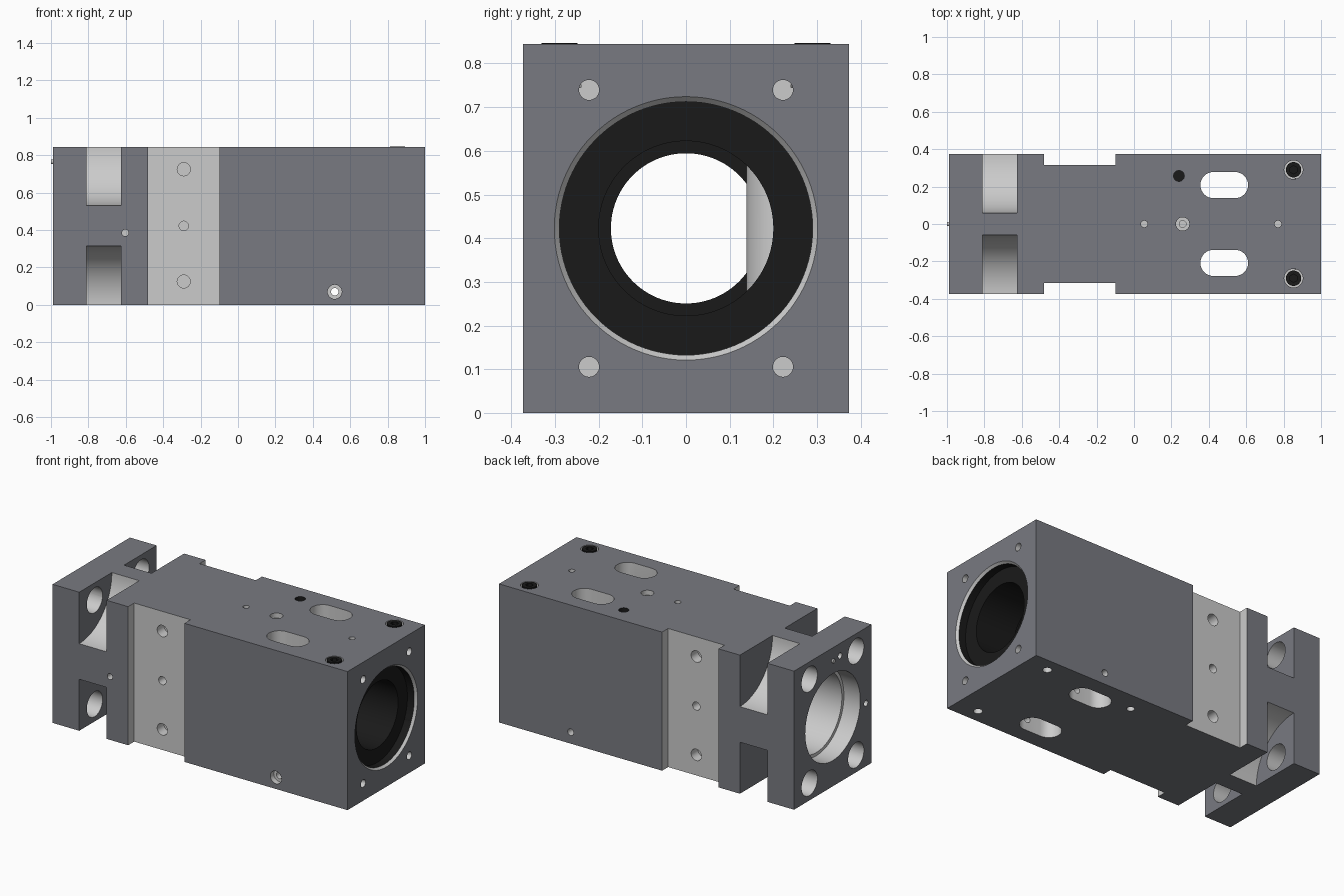
import bpy, bmesh, math
from mathutils import Matrix, Vector

if "Cube" in bpy.data.objects:
    bpy.data.objects.remove(bpy.data.objects["Cube"])

H, W, CZ = 0.845, 0.373, 0.4225
ROT = {'X': Matrix.Rotation(math.pi / 2, 4, 'Y'),
       'Y': Matrix.Rotation(-math.pi / 2, 4, 'X'),
       'Z': Matrix.Identity(4)}


def material(name, col):
    m = bpy.data.materials.new(name)
    m.diffuse_color = (*col, 1)
    m.use_nodes = True
    m.node_tree.nodes["Principled BSDF"].inputs["Base Color"].default_value = m.diffuse_color
    return m


DARK = material("dark_coating", (0.19, 0.195, 0.22))
LIGHT = material("machined_metal", (0.55, 0.57, 0.58))
BLACK = material("black_finish", (0.01, 0.01, 0.01))


def finish(bm, name, mats):
    bmesh.ops.recalc_face_normals(bm, faces=bm.faces)
    me = bpy.data.meshes.new(name)
    bm.to_mesh(me)
    bm.free()
    for m in mats:
        me.materials.append(m)
    ob = bpy.data.objects.new(name, me)
    bpy.context.collection.objects.link(ob)
    return ob


def box(name, lo, hi, mat):
    bm = bmesh.new()
    bmesh.ops.create_cube(bm, size=1)
    lo, hi = Vector(lo), Vector(hi)
    for v in bm.verts:
        v.co = (lo + hi) / 2 + v.co * (hi - lo)
    return finish(bm, name, [mat])


def cyl(name, axis, a, b, u, v, r, mat, r2=None, seg=32, cap=None):
    """Cylinder along an axis from a to b; u, v are the other two coordinates."""
    bm = bmesh.new()
    bmesh.ops.create_cone(bm, cap_ends=True, segments=seg, radius1=r,
                          radius2=r if r2 is None else r2, depth=b - a)
    for f in bm.faces:
        f.material_index = 1 if cap and len(f.verts) > 4 else 0
    m = (a + b) / 2
    pos = {'X': (m, u, v), 'Y': (u, m, v), 'Z': (u, v, m)}[axis]
    bmesh.ops.transform(bm, matrix=Matrix.Translation(pos) @ ROT[axis], verts=bm.verts)
    return finish(bm, name, [mat, cap] if cap else [mat])


def slot(x0, x1, y, r):
    bm = bmesh.new()
    pts = []
    for cx, start in ((x1, -math.pi / 2), (x0, math.pi / 2)):
        for i in range(17):
            a = start + math.pi * i / 16
            pts.append(bm.verts.new((cx + r * math.cos(a), y + r * math.sin(a), -0.1)))
    f = bm.faces.new(pts)
    ext = bmesh.ops.extrude_face_region(bm, geom=[f])
    vs = [e for e in ext['geom'] if isinstance(e, bmesh.types.BMVert)]
    bmesh.ops.translate(bm, vec=(0, 0, 1.1), verts=vs)
    return finish(bm, "slot_cutter", [LIGHT])


def activate(ob):
    bpy.ops.object.select_all(action='DESELECT')
    ob.select_set(True)
    bpy.context.view_layer.objects.active = ob


def cut(ob, cutter):
    cutter.hide_render = True
    activate(ob)
    mod = ob.modifiers.new("cut", 'BOOLEAN')
    mod.operation, mod.solver, mod.object = 'DIFFERENCE', 'EXACT', cutter
    mod.material_mode = 'TRANSFER'
    bpy.ops.object.modifier_apply(modifier=mod.name)
    bpy.data.objects.remove(cutter, do_unlink=True)


def hole(*args, **kw):
    cut(body, cyl("hole_cutter", *args, **kw))


def smooth(ob):
    activate(ob)
    bpy.ops.object.shade_smooth_by_angle(angle=math.radians(30))


# main block
body = box("housing_block", (-0.99, -W, 0), (1, W, H), DARK)

# stepped main bore
hole('X', -1.1, 1.1, 0, CZ, 0.172, LIGHT, seg=96)
hole('X', 0.05, 1.1, 0, CZ, 0.29, BLACK, seg=96)
hole('X', 0.98, 1.01, 0, CZ, 0.285, LIGHT, r2=0.31, seg=96)
hole('X', -1.1, -0.3, 0, CZ, 0.245, LIGHT, seg=96)
hole('X', -1.1, -0.88, 0, CZ, 0.265, LIGHT, seg=96)

for s in (-1, 1):
    # side recess with three holes
    ys = sorted((s * 0.315, s * 0.5))
    cut(body, box("recess_cutter", (-0.48, ys[0], -0.1), (-0.1, ys[1], 1), LIGHT))
    ya, yb = sorted((s * 0.25, s * 0.4))
    for z, r in ((0.125, 0.035), (CZ, 0.025), (0.725, 0.035)):
        hole('Y', ya, yb, -0.29, z, r, LIGHT)
    # rounded corner pockets, mounting holes and end-face holes
    for t in (-1, 1):
        hole('X', -0.81, -0.625, s * W, CZ + t * CZ, 0.314, LIGHT, seg=96, cap=DARK)
        hole('X', -1.1, -0.75, s * 0.224, CZ + t * 0.317, 0.076, LIGHT, seg=40)
        hole('X', 0.86, 1.1, s * 0.222, CZ + t * 0.317, 0.023, LIGHT)
    # through slots and screw holes
    cut(body, slot(0.425, 0.54, s * 0.208, 0.07))
    hole('Z', H - 0.1, 1, 0.853, s * 0.29, 0.05, LIGHT)
    hole('Z', -0.1, 0.1, 0.853, s * 0.29, 0.025, LIGHT)

# small holes on the top and bottom
for x, r, d in ((0.055, 0.018, 0.06), (0.77, 0.018, 0.06),
                (0.26, 0.036, 0.03), (0.26, 0.018, 0.08)):
    hole('Z', H - d, 1, x, 0, r, LIGHT)
hole('Z', H - 0.08, 1, 0.24, 0.257, 0.029, BLACK)
hole('Z', -0.1, 0.08, 0.24, 0.257, 0.022, LIGHT)

# counterbored cross hole and small side / end holes
hole('Y', -0.5, 0.5, 0.517, 0.07, 0.02, LIGHT)
hole('Y', -0.5, -0.34, 0.517, 0.07, 0.038, LIGHT)
hole('Y', -0.5, -0.32, -0.603, 0.385, 0.018, LIGHT)
hole('X', -1.1, -0.93, -0.07, 0.77, 0.018, LIGHT)
hole('X', -1.1, -0.93, -0.32, 0.385, 0.018, LIGHT)
smooth(body)

# black bearing ring in the bore
ring = cyl("bearing_ring", 'X', 0.68, 0.94, 0, CZ, 0.291, BLACK, seg=96)
cut(ring, cyl("ring_cutter", 'X', 0.5, 1.1, 0, CZ, 0.2, BLACK, seg=96))
smooth(ring)

# black screws on top
for i, y in enumerate((-0.29, 0.29)):
    screw = cyl(f"top_screw_{i + 1}", 'Z', H - 0.1, H + 0.002, 0.853, y, 0.041, BLACK)
    cut(screw, cyl("socket_cutter", 'Z', H - 0.03, 1, 0.853, y, 0.022, BLACK, seg=6))
    smooth(screw)

# locating pin on the left end
pin = cyl("locating_pin", 'X', -1.0, -0.94, 0, 0.765, 0.012, LIGHT, seg=20)
smooth(pin)
